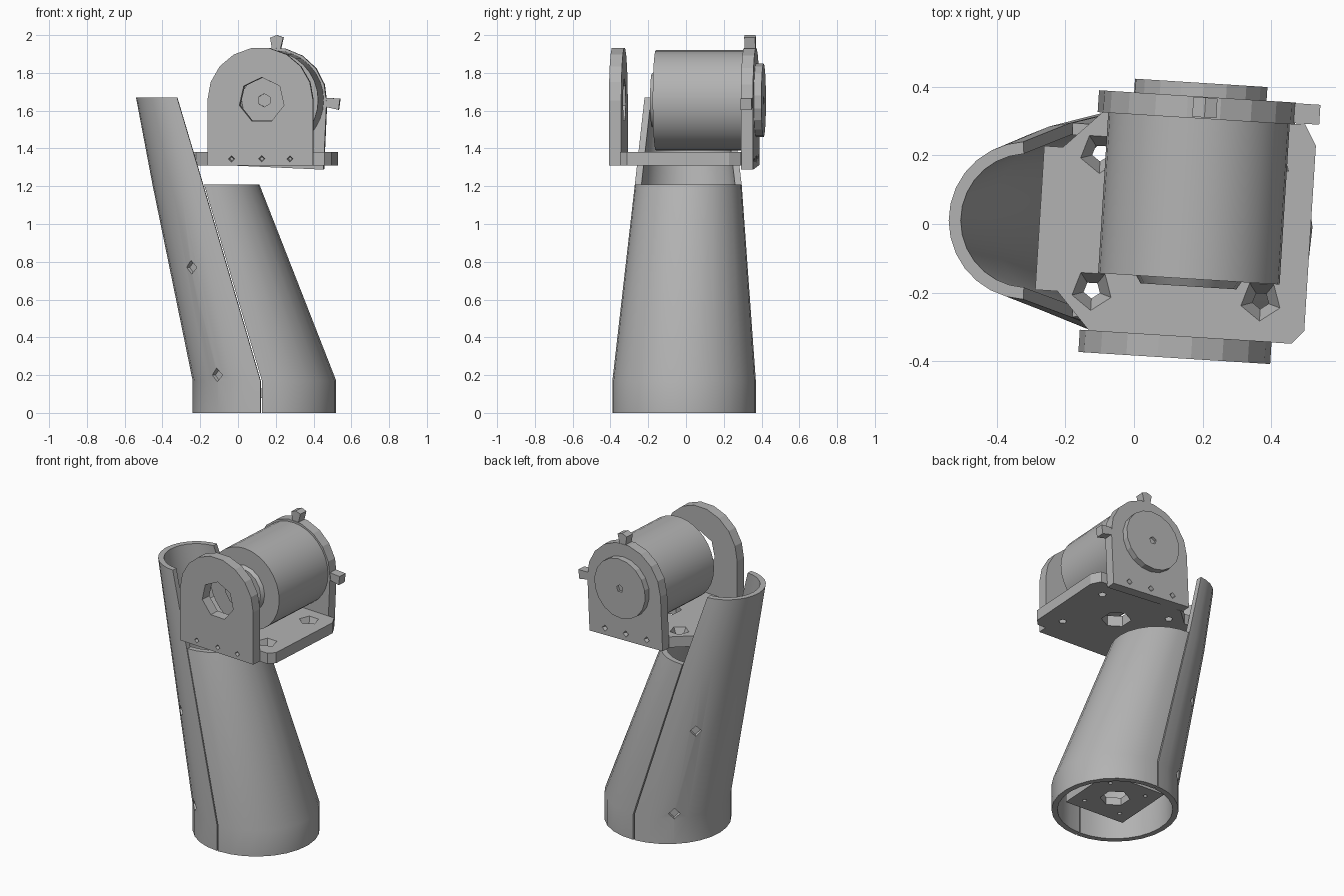
import bpy, bmesh, math
from mathutils import Matrix, Vector

old = bpy.data.objects.get("Cube")
if old:
    bpy.data.objects.remove(old, do_unlink=True)

grey = bpy.data.materials.new("plain_grey")
grey.use_nodes = True
GREY = (0.45, 0.45, 0.45, 1)
grey.diffuse_color = GREY
grey.node_tree.nodes["Principled BSDF"].inputs["Base Color"].default_value = GREY


def add(name, bm):
    bmesh.ops.recalc_face_normals(bm, faces=bm.faces)
    mesh = bpy.data.meshes.new(name)
    bm.to_mesh(mesh)
    bm.free()
    mesh.materials.append(grey)
    obj = bpy.data.objects.new(name, mesh)
    bpy.context.collection.objects.link(obj)
    return obj


def prism(name, pts, lo, hi, axis="Y"):
    """Extrude an outline along Y (points are x, z) or Z (points are x, y)."""
    bm = bmesh.new()
    place = (lambda a, b: (a, lo, b)) if axis == "Y" else (lambda a, b: (a, b, lo))
    face = bm.faces.new([bm.verts.new(place(a, b)) for a, b in pts])
    new = bmesh.ops.extrude_face_region(bm, geom=[face])["geom"]
    step = (0, hi - lo, 0) if axis == "Y" else (0, 0, hi - lo)
    bmesh.ops.translate(bm, vec=step, verts=[v for v in new if isinstance(v, bmesh.types.BMVert)])
    return add(name, bm)


def rod(name, start, end, r1, r2, sides):
    """Cylinder or cone between two points."""
    start, end = Vector(start), Vector(end)
    d = end - start
    bm = bmesh.new()
    m = Matrix.Translation((start + end) / 2) @ d.to_track_quat("Z", "Y").to_matrix().to_4x4()
    bmesh.ops.create_cone(bm, cap_ends=True, segments=sides, radius1=r1, radius2=r2,
                          depth=d.length, matrix=m)
    return add(name, bm)


def cut(obj, cutters):
    for c in cutters:
        c.hide_render = True
        mod = obj.modifiers.new("hole", "BOOLEAN")
        mod.operation, mod.solver, mod.object = "DIFFERENCE", "EXACT", c
    bpy.context.view_layer.update()
    deps = bpy.context.evaluated_depsgraph_get()
    mesh = bpy.data.meshes.new_from_object(obj.evaluated_get(deps))
    obj.modifiers.clear()
    obj.data = mesh
    for c in cutters:
        bpy.data.objects.remove(c, do_unlink=True)


def smooth(obj, degrees=35):
    for p in obj.data.polygons:
        p.use_smooth = True
    obj.data.set_sharp_from_angle(angle=math.radians(degrees))


# Leaning, tapering arm tube: height, centre x, centre y, radius
SECTIONS = [(0, .14, -.01, .38), (.17, .14, -.01, .38), (1.21, -.17, .012, .283), (1.67, -.31, .01, .23)]
WALL = .035


def section_at(z):
    for a, b in zip(SECTIONS, SECTIONS[1:]):
        if z <= b[0]:
            t = (z - a[0]) / (b[0] - a[0])
            return [p + (q - p) * t for p, q in zip(a, b)]


def half_tube(name, sections, start, end, n=15):
    bm = bmesh.new()
    rings = []
    for z, cx, cy, r in sections:
        angles = [math.radians(start + (end - start) * i / (n - 1)) for i in range(n)]
        ring = [(r, a) for a in angles] + [(r - WALL, a) for a in reversed(angles)]
        rings.append([bm.verts.new((cx + q * math.cos(a), cy + q * math.sin(a), z)) for q, a in ring])
    for lower, upper in zip(rings, rings[1:]):
        for i in range(2 * n):
            j = (i + 1) % (2 * n)
            bm.faces.new((lower[i], lower[j], upper[j], upper[i]))
    for ring in (rings[0], rings[-1]):
        for i in range(n - 1):
            bm.faces.new((ring[i], ring[i + 1], ring[-2 - i], ring[-1 - i]))
    return add(name, bm)


cover = half_tube("front_cover", SECTIONS[:3], -92, 92)
smooth(cover)

# Taller rear shell with shallow screw recesses on both sides
shell = half_tube("rear_shell", SECTIONS, 93.2, 266.8)
recesses = []
for height in (.2, .77):
    z, cx, cy, r = section_at(height)
    for side in (-1, 1):
        a = side * math.radians(130)
        out = Vector((math.cos(a), math.sin(a), 0))
        c = Vector((cx, cy, z))
        recesses.append(rod("recess", c + out * (r - .022), c + out * (r + .03), .03, .045, 4))
cut(shell, recesses)
smooth(shell)

# Mounting plate inside the foot
h = .21
foot = prism("foot_plate", [(-h, -h), (h, -h), (h, h), (-h, h)], .08, .13, "Z")
cut(foot, [rod("bore", (0, 0, 0), (0, 0, .3), .09, .09, 6)]
    + [rod("screw", (x, y, 0), (x, y, .3), .014, .014, 5) for x in (-.13, .13) for y in (-.13, .13)])
foot.data.transform(Matrix.Translation((.14, -.01, 0)) @ Matrix.Rotation(math.radians(-3.6), 4, "Z"))

# Head parts, made around the motor axis and placed together afterwards
AXIS_Z = 1.655
head = []


def arch(half, cx, bottom, segs):
    arc = [math.pi * i / segs for i in range(segs + 1)]
    return [(cx - half, bottom), (cx + half, bottom)] + [
        (cx + half * math.cos(a), AXIS_Z + half * math.sin(a)) for a in arc]


# Bracket base with a rear tab, central bore and countersunk holes
base = prism("bracket_base", [(-.445, -.22), (-.38, -.22), (-.28, -.33), (.31, -.33), (.345, -.29),
                              (.345, .25), (.31, .31), (-.28, .31), (-.39, .2), (-.445, .2)],
             1.31, 1.38, "Z")
cut(base, [rod("bore", (-.03, 0, 1.2), (-.03, 0, 1.5), .09, .09, 6)]
    + [rod("screw", (x, y, 1.29), (x, y, 1.39), .015, .065, 5)
       for x in (-.28, .213) for y in (-.21, .19)])
head.append(base)

# Front arched plate
front = prism("front_plate", arch(.28, -.028, 1.31, 9), -.393, -.328)
cut(front, [rod("bore", (-.02, -.5, AXIS_Z), (-.02, -.2, AXIS_Z), .125, .115, 7)]
    + [rod("screw", (x, -.42, 1.345), (x, -.37, 1.345), .025, .01, 4) for x in (-.18, -.02, .13)])
head.append(front)

# Rear arched plate with two ears and a round cap, slightly turned about the motor axis
turn = (Matrix.Translation((0, 0, AXIS_Z)) @ Matrix.Rotation(math.radians(2.6), 4, "Y")
        @ Matrix.Translation((0, 0, -AXIS_Z)))
rear = prism("rear_plate", arch(.28, 0, 1.3, 9), .308, .372)
cut(rear, [rod("screw", (x, .34, 1.345), (x, .4, 1.345), .01, .03, 4) for x in (-.16, 0, .16)])
top = AXIS_Z + .26
ear_top = prism("top_ear", [(-.02, top), (.02, top), (.035, top + .075), (0, top + .085),
                            (-.035, top + .07)], .312, .37)
ear_side = prism("side_ear", [(.26, AXIS_Z - .02), (.345, AXIS_Z - .035), (.35, AXIS_Z + .025),
                              (.27, AXIS_Z + .025)], .312, .37)
cap = rod("rear_cap", (0, .37, AXIS_Z), (0, .412, AXIS_Z), .195, .195, 18)
cut(cap, [rod("socket", (0, .395, AXIS_Z), (0, .45, AXIS_Z), .025, .025, 5)])
for part in (rear, ear_top, ear_side, cap):
    part.data.transform(turn)
    head.append(part)

# Motor body and its front boss
motor = rod("motor_body", (0, -.16, AXIS_Z), (0, .31, AXIS_Z), .265, .265, 32)
boss = rod("motor_boss", (0, -.182, AXIS_Z), (0, -.15, AXIS_Z), .14, .16, 16)
cut(boss, [rod("socket", (-.02, -.25, AXIS_Z), (-.02, -.165, AXIS_Z), .035, .035, 6)])
for part in (motor, boss):
    smooth(part)
    head.append(part)

place = Matrix.Translation((.17, 0, 0)) @ Matrix.Rotation(math.radians(-3.6), 4, "Z")
for part in head:
    part.data.transform(place)
